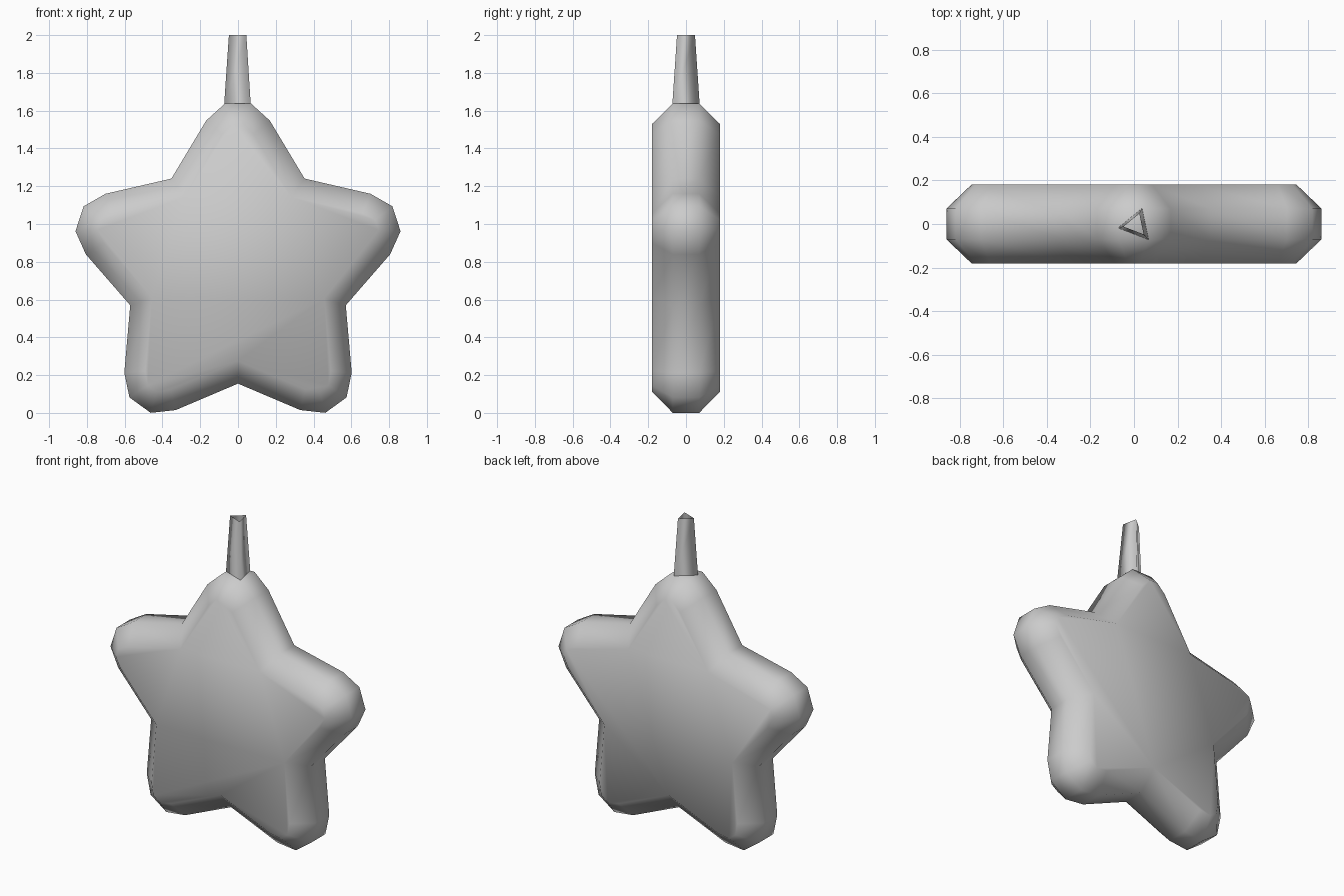
import bpy
from math import sin, cos, radians

if "Cube" in bpy.data.objects:
    bpy.data.objects.remove(bpy.data.objects["Cube"])

CZ = 0.755  # height of the star's centre


def make(name, verts, faces):
    me = bpy.data.meshes.new(name)
    me.from_pydata(verts, [], faces)
    me.shade_smooth()
    ob = bpy.data.objects.new(name, me)
    bpy.context.collection.objects.link(ob)
    return ob


def bridge(a, b, n):
    """Quads between two rings of n vertices starting at index a and b."""
    return [(a + i, a + (i + 1) % n, b + (i + 1) % n, b + i) for i in range(n)]


def star_ring(arm, y):
    """Repeat one arm, given as (angle from arm axis, radius), five times."""
    ring = []
    for k in range(5):
        for ang, r in arm:
            t = radians(90 - 72 * k + ang)
            ring.append((r * cos(t), y, CZ + r * sin(t)))
    return ring


# Star body: rounded tips, chamfered front and back rims
outer = [(36, 0.6), (12, 0.81), (4.5, 0.885), (-4.5, 0.885), (-12, 0.81)]
inner = [(36, 0.48), (6.6, 0.725), (2.1, 0.775), (-2.1, 0.775), (-6.6, 0.725)]
verts = (star_ring(inner, -0.18) + star_ring(outer, -0.07)
         + star_ring(outer, 0.07) + star_ring(inner, 0.18))
n = 25
faces = [tuple(range(n)), tuple(reversed(range(3 * n, 4 * n)))]
for k in range(3):
    faces += [f[::-1] for f in bridge(k * n, (k + 1) * n, n)]
make("star_body", verts, faces)

# Hanging stem: open, tapered three-sided tube
base = [(0.037, 0.072), (-0.073, -0.018), (0.067, -0.072)]
verts = [(x, y, 1.637) for x, y in base] + [(x * 0.66, y * 0.66, 2.0) for x, y in base]
make("hanging_stem", verts, bridge(0, 3, 3))
